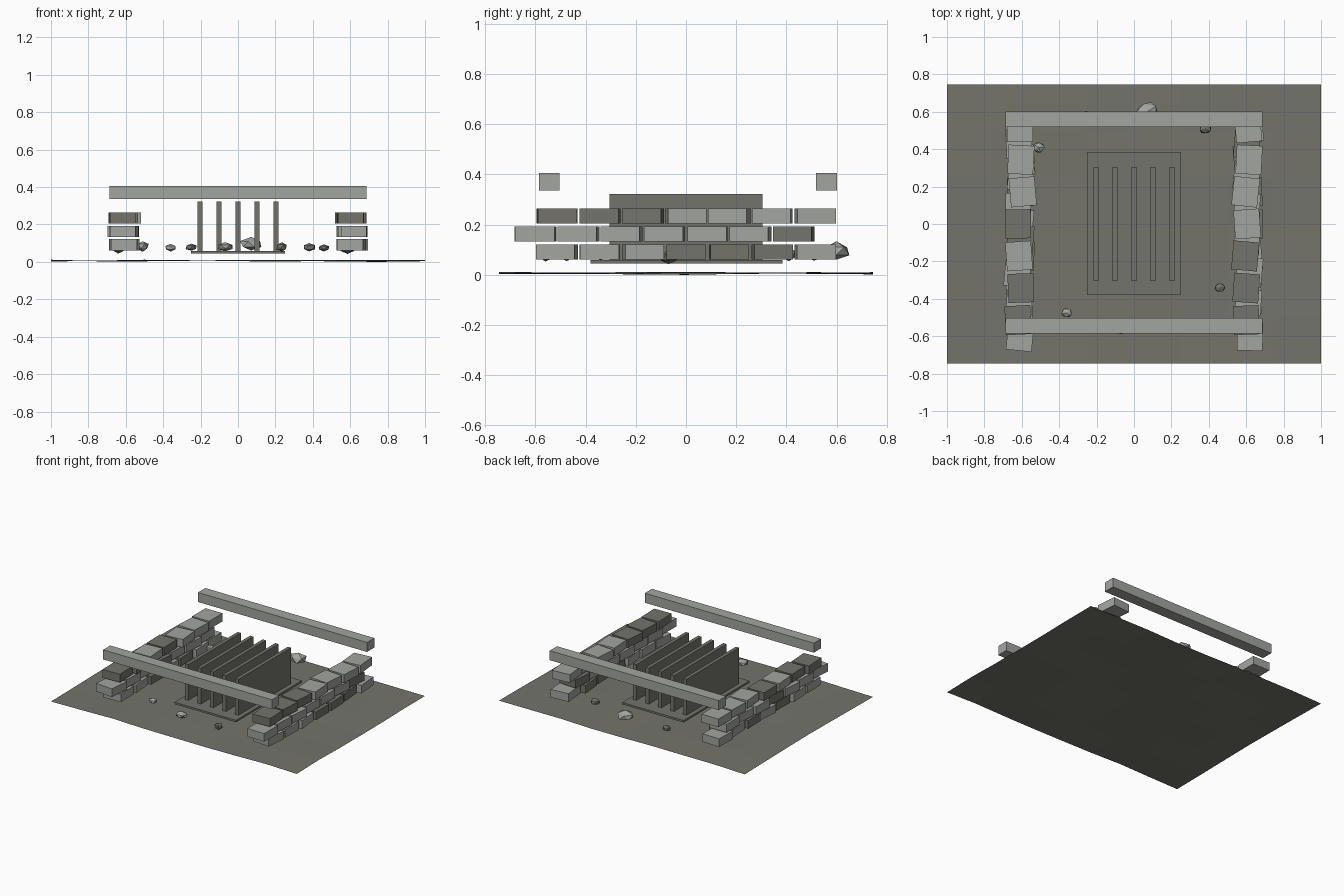
import bpy, bmesh, math, random
from mathutils import Matrix, Vector

if "Cube" in bpy.data.objects:
    bpy.data.objects.remove(bpy.data.objects["Cube"])

random.seed(7)


def material(name, rgb):
    m = bpy.data.materials.new(name)
    m.diffuse_color = (*rgb, 1)
    m.use_nodes = True
    m.node_tree.nodes["Principled BSDF"].inputs["Base Color"].default_value = m.diffuse_color
    return m


LIGHT = material("light_stone", (0.36, 0.375, 0.35))
DARK = material("dark_stone", (0.175, 0.175, 0.15))


def finish(bm, name, mat):
    me = bpy.data.meshes.new(name)
    bm.to_mesh(me)
    bm.free()
    me.materials.append(mat)
    ob = bpy.data.objects.new(name, me)
    bpy.context.collection.objects.link(ob)
    return ob


def box(name, centre, size, mat, turn=0):
    bm = bmesh.new()
    bmesh.ops.create_cube(bm, size=1, matrix=Matrix.Diagonal((*size, 1)))
    ob = finish(bm, name, mat)
    ob.location = centre
    ob.rotation_euler.z = math.radians(turn)
    return ob


# Slightly uneven ground sheet
bm = bmesh.new()
bmesh.ops.create_grid(bm, x_segments=8, y_segments=6, size=1,
                      matrix=Matrix.Diagonal((1, 0.745, 1, 1)))
for v in bm.verts:
    v.co.z = 0.009 + 0.004 * math.sin(5 * v.co.x + 1) * math.cos(4 * v.co.y) + random.uniform(-0.003, 0.003)
low = min(v.co.z for v in bm.verts)
for v in bm.verts:
    v.co.z -= low
finish(bm, "ground_sheet", DARK)

# Base plate and upright fins
box("base_plate", (0, 0.002, 0.052), (0.5, 0.765, 0.014), DARK)
for i in range(5):
    box(f"fin_{i + 1}", (-0.204 + 0.102 * i, 0, 0.19), (0.026, 0.61, 0.265), DARK)

# Cross beams
box("front_beam", (0, -0.545, 0.371), (1.375, 0.083, 0.07), LIGHT)
box("back_beam", (0, 0.56, 0.371), (1.375, 0.085, 0.07), LIGHT)

# Stacked stone walls: each course is listed front to back, L light, D dark
WALLS = {
    "left": (-1, ["LLDLDLL", "LLLDLLL", "DDLDLLL"]),
    "right": (1, ["LLLDDDL", "LLLLLLD", "DDDLLLL"]),
}
# Top course sideways position and turn, front to back
TOP = {
    "left": [(-0.62, 3), (-0.605, 2), (-0.615, 4), (-0.62, 1), (-0.595, 5), (-0.605, -3), (-0.61, 0)],
    "right": [(0.60, 2), (0.60, -4), (0.595, -5), (0.605, 4), (0.597, -6), (0.615, -3), (0.61, 5)],
}
for side, (sign, courses) in WALLS.items():
    for row, pattern in enumerate(courses):
        for i, tone in enumerate(pattern):
            y = (-0.6 if row == 1 else -0.514) + 0.1715 * i
            x, turn = sign * 0.613 + random.uniform(-0.012, 0.012), random.uniform(-6, 6)
            if row == 2:
                x, turn = TOP[side][i]
            box(f"{side}_stone_{row + 1}_{i + 1}", (x, y, (0.091, 0.163, 0.234)[row]),
                (0.138, 0.155, 0.06), LIGHT if tone == "L" else DARK, turn)

# Scattered rubble: x, y, z, half width, half height, material
RUBBLE = [
    (0.07, 0.60, 0.095, 0.066, 0.036, LIGHT), (-0.07, -0.555, 0.08, 0.046, 0.024, LIGHT),
    (-0.51, 0.41, 0.083, 0.036, 0.028, LIGHT), (-0.36, -0.475, 0.076, 0.032, 0.02, LIGHT),
    (-0.25, 0.58, 0.078, 0.032, 0.02, DARK), (0.235, -0.56, 0.08, 0.032, 0.026, DARK),
    (0.38, 0.51, 0.078, 0.036, 0.024, DARK), (0.46, -0.34, 0.075, 0.031, 0.019, DARK),
    (-0.64, 0.08, 0.068, 0.036, 0.024, DARK), (0.585, -0.07, 0.07, 0.046, 0.027, DARK),
]
for n, (x, y, z, r, h, mat) in enumerate(RUBBLE):
    bm = bmesh.new()
    bmesh.ops.create_icosphere(bm, subdivisions=1, radius=1)
    bmesh.ops.rotate(bm, verts=bm.verts, matrix=Matrix.Rotation(random.uniform(0, 6.28), 3, "Z"))
    for v in bm.verts:
        k = random.uniform(0.88, 1.08)
        v.co = Vector((v.co.x * r * k, v.co.y * r * 0.85 * k, v.co.z * h * k))
    finish(bm, f"rubble_{n + 1}", mat).location = (x, y, z)
